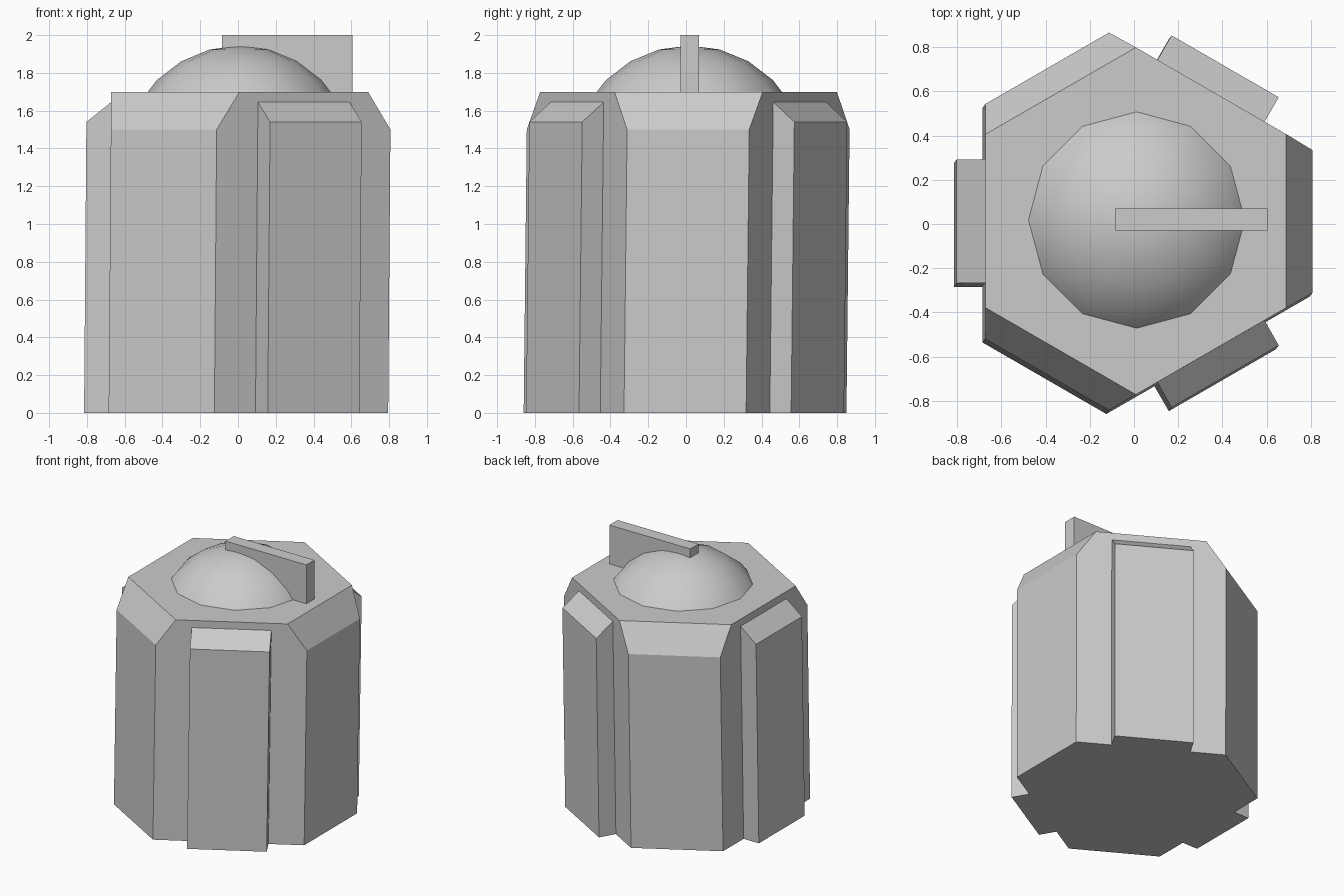
import bpy
import bmesh
from math import radians, cos, sin, sqrt
from mathutils import Matrix, Vector

cube = bpy.data.objects.get("Cube")
if cube:
    bpy.data.objects.remove(cube, do_unlink=True)

grey = bpy.data.materials.new("plain grey")
grey.use_nodes = True
COLOUR = (0.6, 0.6, 0.6, 1)
grey.diffuse_color = COLOUR
grey.node_tree.nodes["Principled BSDF"].inputs["Base Color"].default_value = COLOUR

NEAR, FAR, RIB = 0.68, 0.80, 0.81      # distances of the faces from the axis
TOP, SHOULDER = 1.70, 1.50


def lean(p):
    """The drum leans very slightly off vertical."""
    return Vector((p.x - 0.005 + 0.008 * p.z, p.y - 0.005 + 0.011 * p.z, p.z))


def finish(name, bm):
    bmesh.ops.recalc_face_normals(bm, faces=bm.faces)
    mesh = bpy.data.meshes.new(name)
    bm.to_mesh(mesh)
    bm.free()
    mesh.materials.append(grey)
    obj = bpy.data.objects.new(name, mesh)
    bpy.context.collection.objects.link(obj)
    return obj


def hull(name, points):
    bm = bmesh.new()
    for p in points:
        bm.verts.new(lean(p))
    bmesh.ops.convex_hull(bm, input=bm.verts)
    bmesh.ops.dissolve_limit(bm, angle_limit=radians(1), verts=bm.verts, edges=bm.edges)
    return finish(name, bm)


def turned(degrees, points):
    turn = Matrix.Rotation(radians(degrees), 3, 'Z')
    return [turn @ Vector(p) for p in points]


# Six-sided drum with three sloped shoulders
body = []
wide = (NEAR - FAR / 2) / sin(radians(60))
edge = NEAR / sqrt(3)
for a in (0, 120, 240):
    for s in (-1, 1):
        body += turned(a, [(FAR, s * wide, 0), (FAR, s * wide, SHOULDER), (NEAR, s * edge, TOP)])
hull("drum_body", body)

# Raised ribs with sloped tops on the other three sides
profile = [(0.6, 0), (RIB, 0), (RIB, 1.54), (NEAR, 1.645), (0.6, 1.645)]
for a, side in ((60, "back_left"), (180, "right"), (300, "front_left")):
    hull(side + "_rib", turned(a, [(r, s * 0.28, z) for r, z in profile for s in (-1, 1)]))

# Shallow dome, cut off just below the drum top
bm = bmesh.new()
bmesh.ops.create_uvsphere(bm, u_segments=12, v_segments=12, radius=0.625,
                          matrix=Matrix.Translation((0.012, 0.018, 1.32)))
bmesh.ops.bisect_plane(bm, geom=bm.verts[:] + bm.edges[:] + bm.faces[:],
                       plane_co=(0, 0, TOP - 0.01), plane_no=(0, 0, 1), clear_inner=True)
for f in bm.faces:
    f.smooth = True
finish("dome", bm)

# Upright fin running from the dome centre to the left
bm = bmesh.new()
bmesh.ops.create_cube(bm, size=1, matrix=Matrix.Translation((0.26, 0.02, 1.85))
                      @ Matrix.Diagonal((0.69, 0.1, 0.3, 1)))
finish("top_fin", bm)
